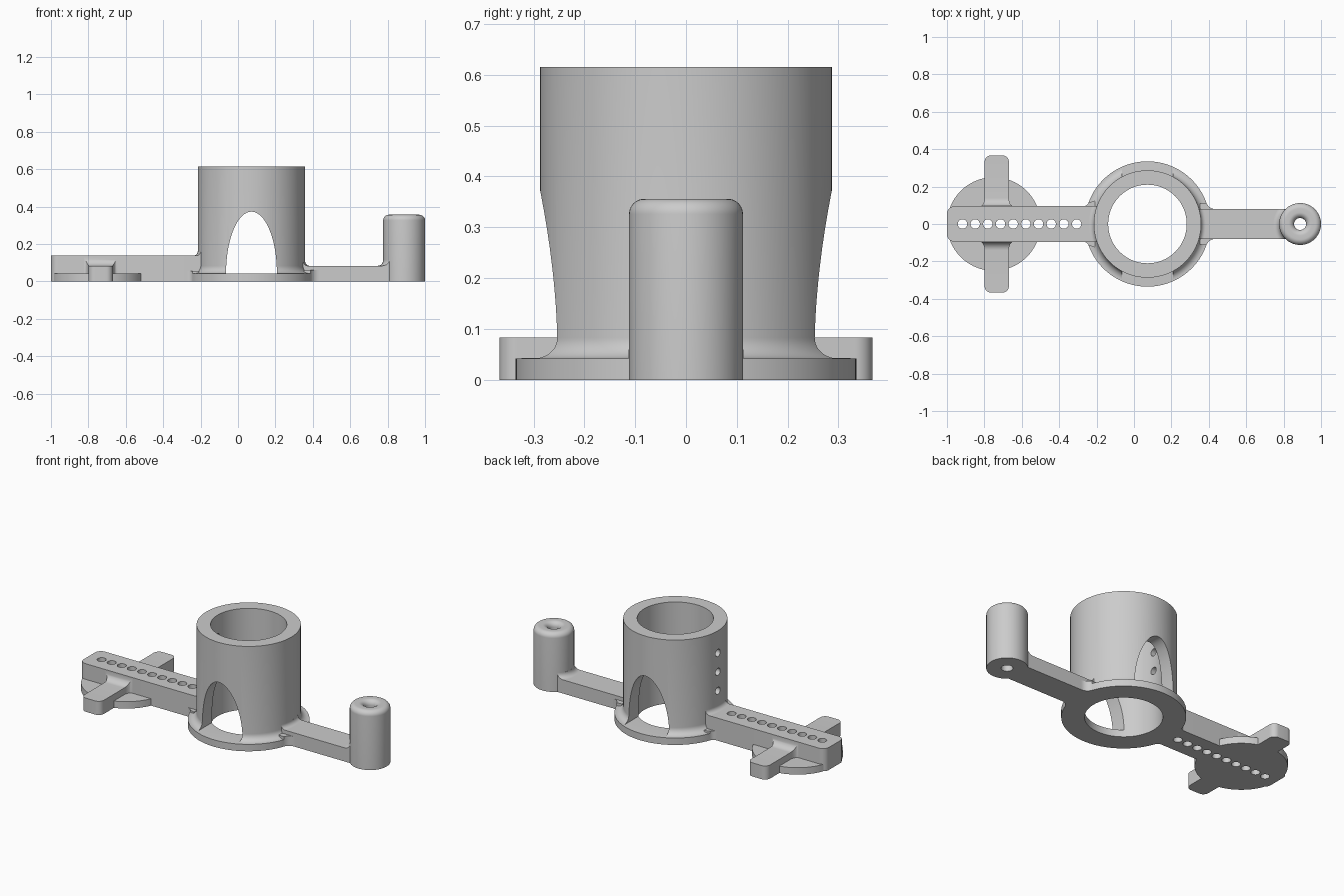
import bpy, bmesh
from math import sin, cos, pi, sqrt, atan2
from mathutils import Matrix, Vector

cube = bpy.data.objects.get("Cube")
if cube:
    bpy.data.objects.remove(cube, do_unlink=True)

GREY = (0.6, 0.6, 0.6, 1)
mat = bpy.data.materials.new("plain grey")
mat.use_nodes = True
mat.diffuse_color = GREY
mat.node_tree.nodes["Principled BSDF"].inputs["Base Color"].default_value = GREY

TOWER_X, TOWER_R, BORE, FLANGE_R = 0.072, 0.287, 0.21, 0.335
POST_X, POST_R = 0.888, 0.112
PLATE, LOW, HIGH = 0.042, 0.083, 0.137      # plate, thin arm and thick arm heights
ARM_L, ARM_R = 0.095, 0.08                  # arm half widths


def finish(name, bm):
    bmesh.ops.recalc_face_normals(bm, faces=bm.faces)
    mesh = bpy.data.meshes.new(name)
    bm.to_mesh(mesh)
    bm.free()
    mesh.materials.append(mat)
    ob = bpy.data.objects.new(name, mesh)
    bpy.context.collection.objects.link(ob)
    return ob


def activate(ob):
    bpy.ops.object.select_all(action='DESELECT')
    ob.select_set(True)
    bpy.context.view_layer.objects.active = ob


def arc(cx, cy, r, a0, a1, n=10):
    return [(cx + r * cos(a0 + (a1 - a0) * i / n), cy + r * sin(a0 + (a1 - a0) * i / n))
            for i in range(n + 1)]


def prism(name, pts, z0, z1, matrix=Matrix()):
    bm = bmesh.new()
    face = bm.faces.new([bm.verts.new((x, y, z0)) for x, y in pts])
    out = bmesh.ops.extrude_face_region(bm, geom=[face])["geom"]
    bmesh.ops.translate(bm, vec=(0, 0, z1 - z0),
                        verts=[v for v in out if isinstance(v, bmesh.types.BMVert)])
    bm.transform(matrix)
    return finish(name, bm)


def lathe(name, profile, x, n=96):
    """Turn a closed (radius, z) outline around a vertical axis at x."""
    bm = bmesh.new()
    rings = [[bm.verts.new((x + r * cos(2 * pi * i / n), r * sin(2 * pi * i / n), z))
              for r, z in profile] for i in range(n)]
    m = len(profile)
    for i in range(n):
        a, b = rings[i], rings[(i + 1) % n]
        for j in range(m):
            k = (j + 1) % m
            bm.faces.new((a[j], b[j], b[k], a[k]))
    return finish(name, bm)


def pins(name, places, r, length, turn=Matrix()):
    bm = bmesh.new()
    for p in places:
        bmesh.ops.create_cone(bm, cap_ends=True, segments=32, radius1=r, radius2=r,
                              depth=length, matrix=Matrix.Translation(p) @ turn)
    return finish(name, bm)


def boolean(ob, tool, operation='DIFFERENCE'):
    mod = ob.modifiers.new("cut", 'BOOLEAN')
    mod.operation, mod.solver, mod.object = operation, 'EXACT', tool
    activate(ob)
    bpy.ops.object.modifier_apply(modifier=mod.name)


def discard(*tools):
    for t in tools:
        bpy.data.objects.remove(t, do_unlink=True)


def box_pts(x0, x1, h):
    return [(x0, -h), (x1, -h), (x1, h), (x0, h)]


parts = []

# Tower with flange and foot fillet
f = LOW - PLATE
tower = lathe("tower", [(BORE, 0), (FLANGE_R, 0), (FLANGE_R, PLATE)]
              + arc(TOWER_R + f, LOW, f, -pi / 2, -pi)
              + [(TOWER_R, 0.615), (BORE, 0.615)], TOWER_X, 128)
# Arched openings front and back
arch = prism("arch_cutter", [(TOWER_X + 0.136 * cos(pi * i / 48), PLATE + 0.0005 + 0.33 * sin(pi * i / 48))
                             for i in range(49)], -0.5, 0.5, Matrix.Rotation(pi / 2, 4, 'X'))
# Bolt holes through the wall above the thick arm
bolts = pins("bolt_cutter", [Vector((TOWER_X - 0.25, 0, z)) for z in (0.25, 0.365, 0.48)],
             0.022, 0.2, Matrix.Rotation(pi / 2, 4, 'Y'))
boolean(tower, arch)
boolean(tower, bolts)
discard(arch, bolts)
parts.append(tower)

# Thick arm with rounded end, round pad and cross bar
c = 0.04
left_arm = prism("thick_arm", arc(-1 + c, ARM_L - c, c, pi / 2, pi) + arc(-1 + c, c - ARM_L, c, pi, 1.5 * pi)
                 + [(TOWER_X - 0.25, -ARM_L), (TOWER_X - 0.25, ARM_L)], 0, HIGH)
pad = prism("round_pad", arc(-0.75, 0, 0.25, 0, 2 * pi, 96)[:-1], 0, PLATE)

BAR_X, BAR_W, BAR_Y = -0.734, 0.065, 0.367
half = [(ARM_L - 0.03, BAR_W + 0.025, LOW + 0.045)]
for i in range(11):                          # concave blend into the arm
    a = pi / 2 * i / 10
    half.append((ARM_L + 0.045 * (1 - cos(a)), BAR_W + 0.025 * (1 - sin(a)), LOW + 0.045 * (1 - sin(a))))
for i in range(9):                           # rounded tip
    a = pi / 2 * i / 8
    half.append((BAR_Y - 0.035 * (1 - sin(a)), BAR_W - 0.035 * (1 - cos(a)), LOW))
sections = [(-y, w, z) for y, w, z in reversed(half)] + half
bm = bmesh.new()
loops = [[bm.verts.new((BAR_X + sx * w, y, z * top)) for sx, top in ((-1, 0), (1, 0), (1, 1), (-1, 1))]
         for y, w, z in sections]
for a, b in zip(loops, loops[1:]):
    for j in range(4):
        k = (j + 1) % 4
        bm.faces.new((a[j], a[k], b[k], b[j]))
bm.faces.new(loops[0])
bm.faces.new(loops[-1])
cross_bar = finish("cross_bar", bm)

# Row of adjustment holes
row = pins("row_cutter", [Vector((-0.917 + 0.0678 * i, 0, 0.05)) for i in range(10)], 0.025, 0.5)
for ob in (left_arm, pad, cross_bar):
    boolean(ob, row)
    parts.append(ob)
discard(row)

# Thin arm and hollow post
parts.append(prism("thin_arm", box_pts(TOWER_X + 0.25, POST_X - 0.07, ARM_R), 0, LOW))
r, top = 0.03, 0.356
parts.append(lathe("post", [(0.032, 0), (POST_R, 0)] + arc(POST_R - r, top - r, r, 0, pi / 2)
                   + arc(0.032 + r, top - r, r, pi / 2, pi), POST_X, 64))


# Concave collars where the arm tops meet the round walls
def collar(name, x, radius, z, f, h, side):
    ring = lathe(name, [(radius - 0.015, z - 0.01), (radius + f, z - 0.01)]
                 + arc(radius + f, z + f, f, -pi / 2, -pi) + [(radius - 0.015, z + f)], x)
    x0, x1 = sorted((x, x + side * (radius + 0.1)))
    keep = prism("keeper", box_pts(x0, x1, h), 0, 0.5)
    boolean(ring, keep, 'INTERSECT')
    discard(keep)
    parts.append(ring)


collar("thick_arm_collar", TOWER_X, TOWER_R, HIGH, 0.025, ARM_L, -1)
collar("thin_arm_collar", TOWER_X, TOWER_R, LOW, 0.025, ARM_R, 1)
collar("post_collar", POST_X, POST_R, LOW, 0.03, ARM_R, -1)

# Curved gussets between flange and arm sides
for label, side, h, R, height in (("thick", -1, ARM_L, 0.03, 0.055), ("thin", 1, ARM_R, 0.05, 0.06)):
    cx, cy = sqrt((FLANGE_R + R) ** 2 - (h + R) ** 2), h + R
    curve = arc(cx, cy, R, -pi / 2, atan2(-cy, -cx))
    pts = [(cx, h - 0.01)] + curve + [(0.28, h + 0.03), (0.28, h - 0.01)]
    for ysign, end in ((1, "back"), (-1, "front")):
        parts.append(prism(f"{label}_arm_gusset_{end}",
                           [(TOWER_X + side * x, ysign * y) for x, y in pts], 0, height))

for ob in parts:
    activate(ob)
    bpy.ops.object.shade_smooth_by_angle(angle=0.6)
